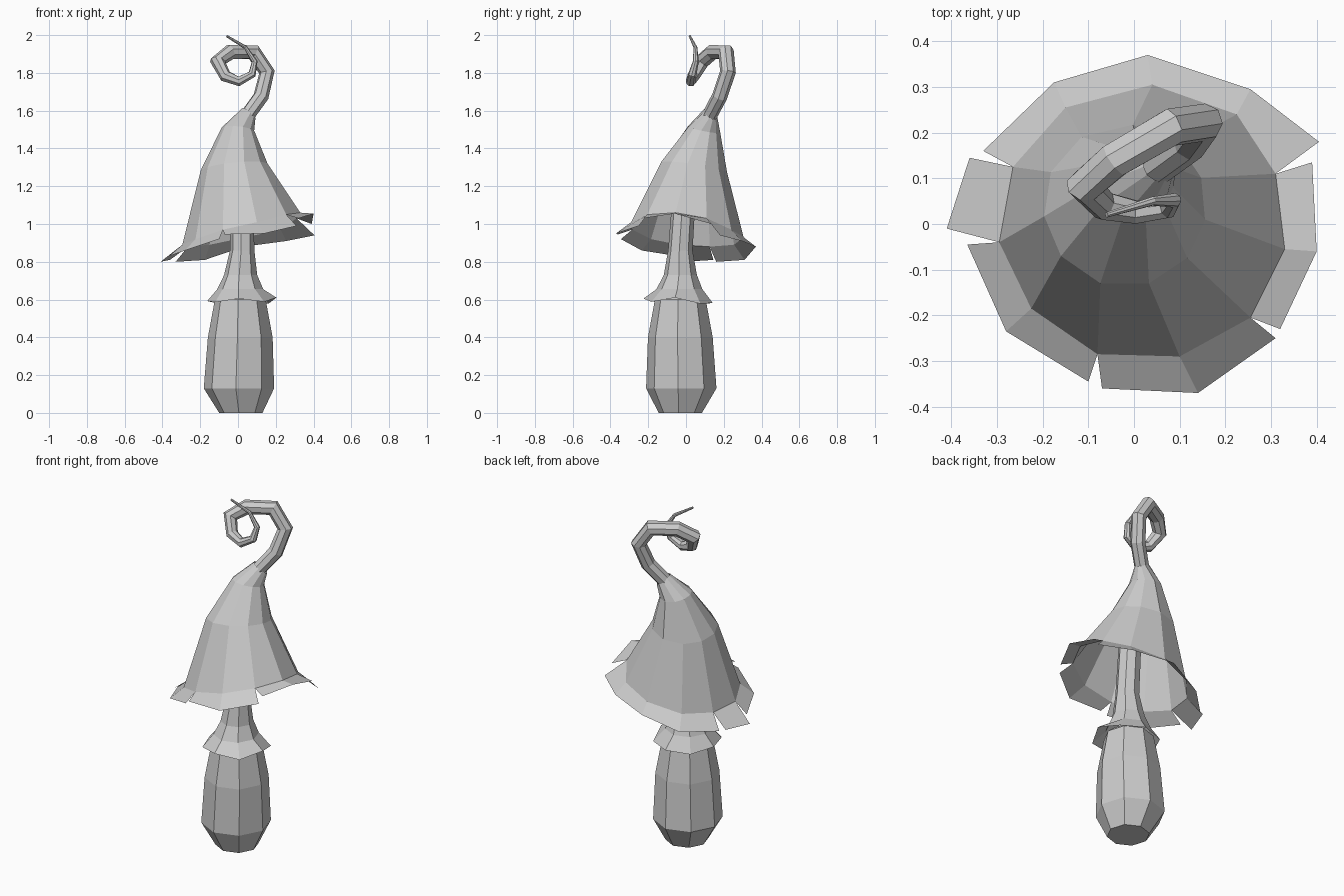
import bpy, bmesh, math
from mathutils import Vector

if "Cube" in bpy.data.objects:
    bpy.data.objects.remove(bpy.data.objects["Cube"])

grey = bpy.data.materials.new("plain grey")
grey.use_nodes = True
colour = (0.6, 0.6, 0.6, 1)
grey.diffuse_color = colour
grey.node_tree.nodes["Principled BSDF"].inputs["Base Color"].default_value = colour


def finish(name, bm):
    mesh = bpy.data.meshes.new(name)
    bm.to_mesh(mesh)
    bm.free()
    mesh.materials.append(grey)
    obj = bpy.data.objects.new(name, mesh)
    bpy.context.collection.objects.link(obj)
    return obj


def loft(bm, rings, cap_start=False, cap_end=False):
    """Skin closed rings of points with quads; returns the rings of vertices."""
    loops = [[bm.verts.new(p) for p in ring] for ring in rings]
    n = len(loops[0])
    for a, b in zip(loops, loops[1:]):
        for i in range(n):
            j = (i + 1) % n
            bm.faces.new((a[i], a[j], b[j], b[i]))
    if cap_start:
        bm.faces.new(loops[0][::-1])
    if cap_end:
        bm.faces.new(loops[-1])
    return loops


def circle(centre, radius, angles, tilt=(0, 0)):
    x, y, z = centre
    pts = []
    for a in angles:
        dx, dy = radius * math.cos(a), radius * math.sin(a)
        pts.append((x + dx, y + dy, z + tilt[0] * dx + tilt[1] * dy))
    return pts


# Stalk: bulging octagonal foot
eight = [math.radians(45 * i - 5) for i in range(8)]
foot = [(0.0, 0.115, 0.015, -0.03), (0.13, 0.187, 0.005, -0.025),
        (0.4, 0.172, 0.012, -0.03), (0.6, 0.135, 0.012, -0.03), (0.63, 0.1, 0.012, -0.03)]
bm = bmesh.new()
loft(bm, [circle((x, y, z), r, eight) for z, r, x, y in foot], True, True)
finish("stalk_foot", bm)

# Upper stalk: flared skirt with an uneven hem, and a neck rising into the cap
neck = [(0.6, 0.184, 0.02, -0.042), (0.655, 0.122, 0.012, -0.035), (0.73, 0.088, 0.014, -0.03),
        (0.86, 0.065, 0.022, -0.03), (1.3, 0.06, 0.02, 0.0)]
bm = bmesh.new()
loops = loft(bm, [circle((x, y, z), r, eight) for z, r, x, y in neck], False, True)
hem = [0.61, 0.578, 0.582, 0.577, 0.592, 0.586, 0.605, 0.588]
for vert, height in zip(loops[0], hem):
    vert.co.z = height
finish("stalk_neck_and_skirt", bm)

# Cap: hollow eleven-sided bell leaning into the tail
rim = [(0.31, 0.11, 1.03), (0.225, 0.24, 0.97), (0.04, 0.305, 0.93), (-0.15, 0.255, 0.89),
       (-0.265, 0.125, 0.88), (-0.295, -0.04, 0.89), (-0.225, -0.185, 0.92),
       (-0.08, -0.285, 0.97), (0.1, -0.29, 1.01), (0.255, -0.205, 1.05), (0.33, -0.055, 1.06)]
spread = [math.atan2(y, x - 0.01) for x, y, z in rim]
bm = bmesh.new()
loft(bm, [rim,
          circle((-0.02, 0.04, 1.3), 0.178, spread, (0.1, -0.15)),
          circle((0.0, 0.095, 1.5), 0.087, spread, (-0.1, -0.2)),
          circle((0.057, 0.13, 1.585), 0.036, spread, (-0.7, -0.45))])
finish("cap_bell", bm)

# Brim: drooping flaps divided by notches; each starts at a rim vertex
flaps = [
    (0, [(0.405, 0.18, 0.94), (0.255, 0.295, 0.91), (0.03, 0.37, 0.88),
         (-0.175, 0.31, 0.81), (-0.33, 0.16, 0.80)]),
    (4, [(-0.36, 0.145, 0.81), (-0.41, -0.01, 0.80)]),
    (5, [(-0.365, -0.045, 0.83), (-0.28, -0.235, 0.86), (-0.1, -0.345, 0.92)]),
    (7, [(-0.07, -0.36, 0.945), (0.14, -0.37, 0.95), (0.31, -0.25, 0.99)]),
    (9, [(0.32, -0.23, 1.03), (0.4, -0.06, 1.055), (0.39, 0.135, 1.0)]),
]
bm = bmesh.new()
for start, outer in flaps:
    out = [bm.verts.new(p) for p in outer]
    inn = [bm.verts.new(rim[(start + k) % len(rim)]) for k in range(len(outer))]
    for k in range(len(out) - 1):
        bm.faces.new((out[k], out[k + 1], inn[k + 1], inn[k]))
finish("cap_brim", bm)

# Tail: tapering curled tube, eight sided
path = [(0.05, 0.125, 1.575, 0.04), (0.122, 0.178, 1.675, 0.041), (0.153, 0.222, 1.805, 0.042),
        (0.082, 0.212, 1.91, 0.043), (-0.042, 0.14, 1.91, 0.041), (-0.108, 0.083, 1.86, 0.041),
        (-0.066, 0.04, 1.782, 0.033), (0.005, 0.026, 1.755, 0.027), (0.075, 0.034, 1.793, 0.022),
        (0.088, 0.052, 1.86, 0.016), (0.04, 0.05, 1.935, 0.01), (-0.06, 0.02, 1.995, 0.006)]
pts = [Vector(p[:3]) for p in path]
rings, side, last = [], Vector((1, 0, 0)), None
for i, p in enumerate(pts):
    before = (p - pts[i - 1]).normalized() if i else Vector((0, 0, 0))
    after = (pts[i + 1] - p).normalized() if i < len(pts) - 1 else Vector((0, 0, 0))
    along = (before + after).normalized()
    if last:
        side = last.rotation_difference(along) @ side
    side = (side - along * side.dot(along)).normalized()
    other = along.cross(side)
    rings.append([p + path[i][3] * (math.cos(a) * side + math.sin(a) * other)
                  for a in (k * math.tau / 8 for k in range(8))])
    last = along
bm = bmesh.new()
loft(bm, rings, True, True)
finish("curled_tail", bm)
